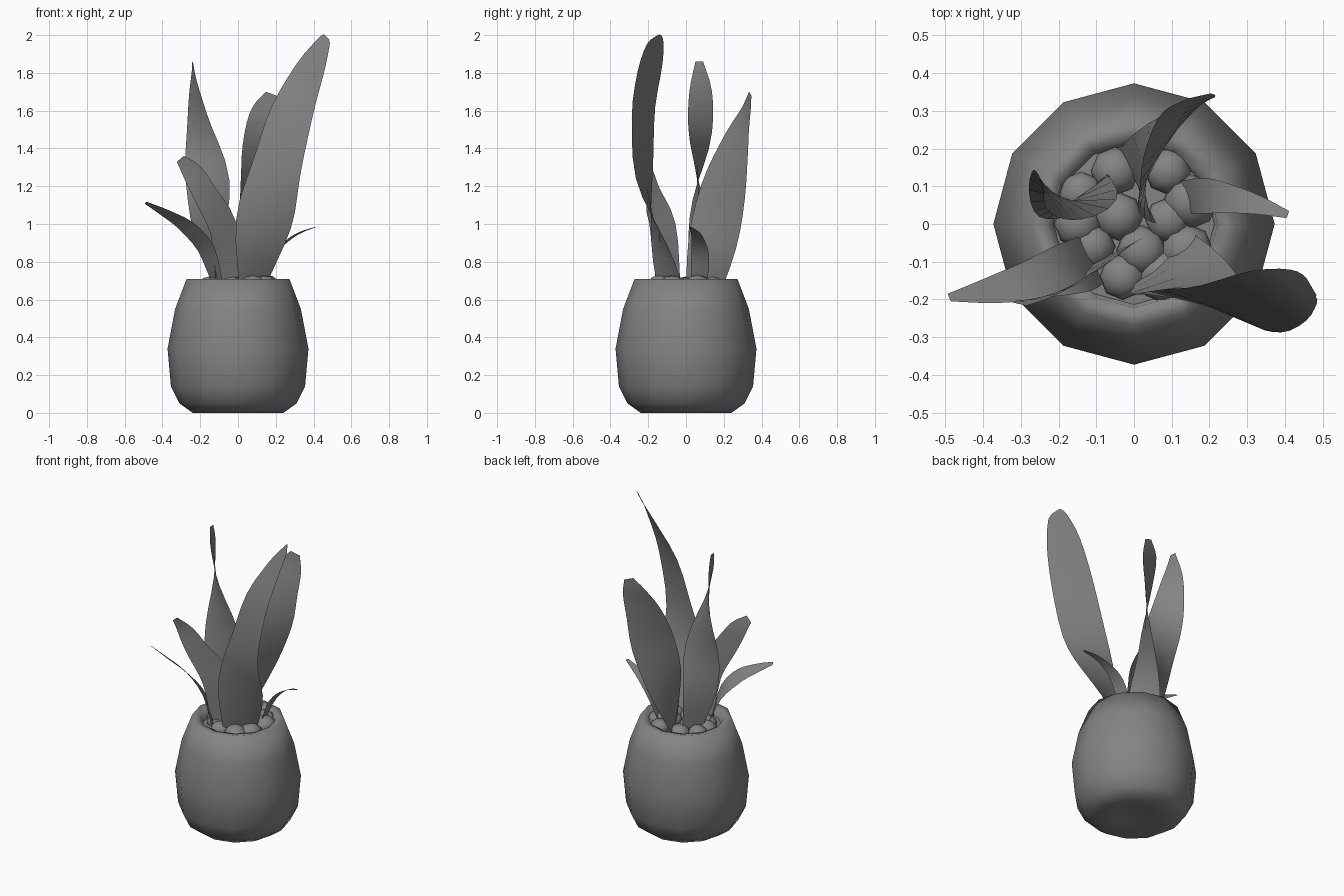
import bpy
import bmesh
import math
import random
from mathutils import Vector

random.seed(4)

default_cube = bpy.data.objects.get("Cube")
if default_cube:
    bpy.data.objects.remove(default_cube, do_unlink=True)

# One shared grey
grey = bpy.data.materials.new("dark_grey")
grey.use_nodes = True
grey_value = (0.23, 0.23, 0.23, 1)
grey.diffuse_color = grey_value
for node in grey.node_tree.nodes:
    if node.type == "BSDF_PRINCIPLED":
        node.inputs["Base Color"].default_value = grey_value


def finish(bm, name):
    """Turn a bmesh into a named, smooth-shaded grey object."""
    mesh = bpy.data.meshes.new(name)
    bm.to_mesh(mesh)
    bm.free()
    mesh.materials.append(grey)
    part = bpy.data.objects.new(name, mesh)
    bpy.context.collection.objects.link(part)
    bpy.ops.object.select_all(action="DESELECT")
    part.select_set(True)
    bpy.context.view_layer.objects.active = part
    bpy.ops.object.shade_smooth_by_angle(angle=math.radians(120))
    return part


def lathe(name, profile, sides):
    """Revolve a radius/height profile around the z axis."""
    bm = bmesh.new()
    points = [bm.verts.new((radius, 0, height)) for radius, height in profile]
    edges = [bm.edges.new(pair) for pair in zip(points, points[1:])]
    bmesh.ops.spin(bm, geom=points + edges, cent=(0, 0, 0), axis=(0, 0, 1),
                   angle=math.tau, steps=sides, use_merge=False)
    bmesh.ops.remove_doubles(bm, verts=bm.verts, dist=0.0005)
    bmesh.ops.recalc_face_normals(bm, faces=bm.faces)
    return finish(bm, name)


def spline(rows, steps):
    """Resample the stations with a smooth curve through all of them."""
    rows = [Vector(row) for row in rows]
    padded = [rows[0] * 2 - rows[1]] + rows + [rows[-1] * 2 - rows[-2]]
    result = []
    for a, b, c, d in zip(padded, padded[1:], padded[2:], padded[3:]):
        for step in range(steps):
            t = step / steps
            result.append(b + (c - a) * (t / 2)
                          + (a * 2 - b * 5 + c * 4 - d) * (t * t / 2)
                          + (b * 3 - a - c * 3 + d) * (t ** 3 / 2))
    return result + [rows[-1]]


def leaf(name, stations):
    """Twisting blade; each station is x, y, z, half width, heading in degrees."""
    path = spline(stations, 3)
    centres = [Vector(p[:3]) for p in path]
    bm = bmesh.new()
    previous = None
    for i, point in enumerate(path):
        ahead = centres[min(i + 1, len(path) - 1)]
        behind = centres[max(i - 1, 0)]
        tangent = (ahead - behind).normalized()
        heading = math.radians(point[4])
        across = Vector((math.cos(heading), math.sin(heading), 0))
        across = (across - tangent * across.dot(tangent)).normalized()
        row = [bm.verts.new(centres[i] + across * point[3] * side)
               for side in (-1, 0, 1)]
        if previous:
            for k in (0, 1):
                bm.faces.new((previous[k], previous[k + 1], row[k + 1], row[k]))
        previous = row
    return finish(bm, name)


# Rounded pot with a recessed foot and a soft open rim
lathe("pot", [(0, 0.035), (0.12, 0.03), (0.24, 0), (0.31, 0.05),
              (0.355, 0.14), (0.373, 0.34), (0.333, 0.55), (0.272, 0.71),
              (0.222, 0.7), (0.21, 0.64)], 12)
lathe("soil", [(0, 0.67), (0.22, 0.655)], 12)

# Pebbles covering the soil
pebbles = [(0.09, 0.14), (0.09, 0.01), (-0.04, 0.02), (-0.11, -0.06),
           (-0.14, 0.08), (-0.05, 0.14), (0.15, 0.06), (0.14, -0.07),
           (0.08, -0.14), (-0.03, -0.14), (0.02, -0.07), (-0.15, 0)]
for number, (x, y) in enumerate(pebbles, 1):
    bm = bmesh.new()
    size = random.uniform(0.058, 0.074)
    bmesh.ops.create_uvsphere(bm, u_segments=8, v_segments=6, radius=size)
    bmesh.ops.scale(bm, vec=(1, 1, 0.8), verts=bm.verts)
    bmesh.ops.translate(bm, vec=(x, y, 0.672), verts=bm.verts)
    finish(bm, f"pebble_{number}")

# Tall leaves
leaf("tall_front_leaf", [
    (0.08, -0.09, 0.69, 0.1, 41), (0.135, -0.165, 1, 0.148, 6),
    (0.2, -0.22, 1.28, 0.14, -20), (0.285, -0.225, 1.59, 0.128, -27),
    (0.385, -0.19, 1.83, 0.1, -37), (0.45, -0.165, 1.96, 0.058, -45),
    (0.47, -0.165, 1.99, 0.03, -45)])
leaf("tall_back_leaf", [
    (0.01, 0.1, 0.69, 0.11, -65), (0.045, 0.16, 1, 0.135, -105),
    (0.09, 0.215, 1.25, 0.132, -125), (0.115, 0.27, 1.45, 0.105, -141),
    (0.148, 0.32, 1.6, 0.075, -160), (0.175, 0.34, 1.69, 0.03, -165)])
leaf("tall_left_leaf", [
    (-0.1, 0.08, 0.69, 0.06, 50), (-0.15, 0.07, 0.95, 0.1, 35),
    (-0.16, 0.062, 1.22, 0.115, 2), (-0.205, 0.075, 1.5, 0.092, -43),
    (-0.23, 0.078, 1.7, 0.066, -65), (-0.24, 0.07, 1.86, 0.02, -85)])

# Short leaves bending outwards
leaf("middle_front_leaf", [
    (-0.04, -0.07, 0.69, 0.085, 28), (-0.075, -0.105, 0.97, 0.09, 36),
    (-0.17, -0.165, 1.15, 0.07, 26), (-0.24, -0.192, 1.27, 0.055, 14),
    (-0.305, -0.212, 1.345, 0.025, 0)])
leaf("low_left_leaf", [
    (-0.11, -0.095, 0.69, 0.07, -65), (-0.17, -0.12, 0.87, 0.075, -50),
    (-0.27, -0.15, 0.985, 0.06, -32), (-0.38, -0.177, 1.055, 0.04, -30),
    (-0.49, -0.195, 1.113, 0.012, -30)])
leaf("low_right_leaf", [
    (0.13, 0.07, 0.69, 0.045, -75), (0.19, 0.075, 0.83, 0.047, -90),
    (0.26, 0.065, 0.91, 0.037, -105), (0.33, 0.05, 0.955, 0.025, -115),
    (0.408, 0.025, 0.983, 0.01, -120)])
